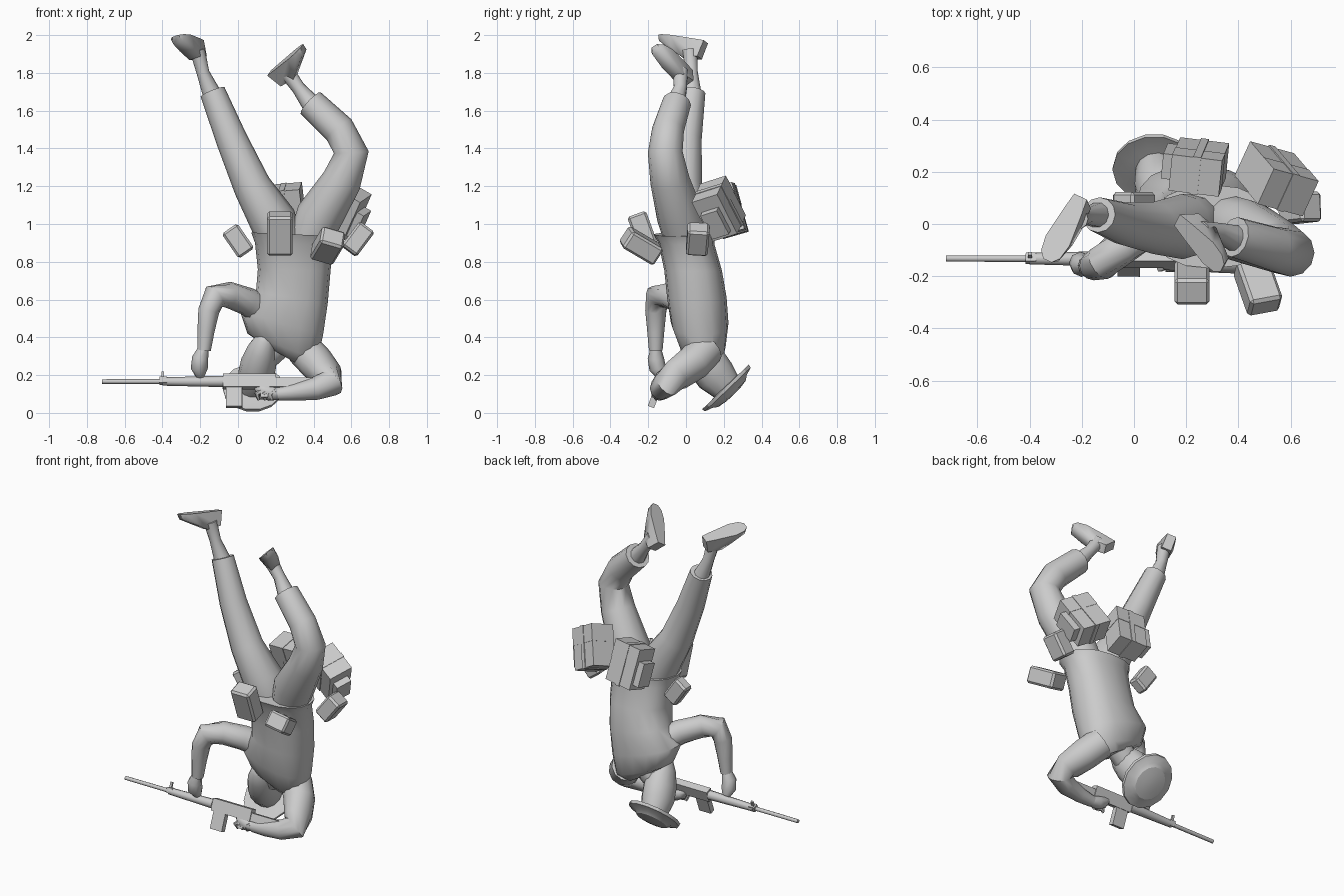
import bpy, bmesh, math
from mathutils import Vector, Matrix

if "Cube" in bpy.data.objects:
    bpy.data.objects.remove(bpy.data.objects["Cube"])

grey = bpy.data.materials.new("plain_grey")
grey.diffuse_color = (0.6, 0.6, 0.6, 1)
grey.use_nodes = True
grey.node_tree.nodes["Principled BSDF"].inputs["Base Color"].default_value = grey.diffuse_color


def finish(name, bm, angle=40, bevel=0):
    bmesh.ops.recalc_face_normals(bm, faces=bm.faces)
    me = bpy.data.meshes.new(name)
    bm.to_mesh(me)
    bm.free()
    ob = bpy.data.objects.new(name, me)
    bpy.context.collection.objects.link(ob)
    me.materials.append(grey)
    if bevel:
        m = ob.modifiers.new("bevel", 'BEVEL')
        m.width, m.segments = bevel, 1
    if angle:
        bpy.ops.object.select_all(action='DESELECT')
        bpy.context.view_layer.objects.active = ob
        ob.select_set(True)
        bpy.ops.object.shade_smooth_by_angle(angle=math.radians(angle))
    return ob


def skin(name, rings, angle=50):
    """Join rings of points into a capped tube."""
    bm = bmesh.new()
    vs = [[bm.verts.new(p) for p in r] for r in rings]
    n = len(vs[0])
    for a, b in zip(vs, vs[1:]):
        for i in range(n):
            bm.faces.new((a[i], a[(i + 1) % n], b[(i + 1) % n], b[i]))
    bm.faces.new(vs[0])
    bm.faces.new(vs[-1])
    return finish(name, bm, angle)


def tube(name, path, n=12, flat=1.0):
    """Round tube through (x, y, z, radius) points; flat scales one axis."""
    pts = [Vector(p[:3]) for p in path]
    rings = []
    for i, p in enumerate(pts):
        t = (pts[min(i + 1, len(pts) - 1)] - pts[max(i - 1, 0)]).normalized()
        u = Vector((0, 1, 0)).cross(t).normalized()
        v = t.cross(u)
        r = path[i][3]
        rings.append([p + u * r * flat * math.cos(a) + v * r * math.sin(a)
                      for a in (2 * math.pi * k / n for k in range(n))])
    return skin(name, rings)


def frame(zdir, xdir):
    z = Vector(zdir).normalized()
    y = z.cross(Vector(xdir)).normalized()
    return Matrix((y.cross(z), y, z)).transposed()


def box(name, c, size, rot=Matrix.Identity(3), bevel=0.0):
    bm = bmesh.new()
    bmesh.ops.create_cube(bm, size=1)
    for v in bm.verts:
        v.co = Vector(c) + rot @ Vector(a * b for a, b in zip(v.co, size))
    return finish(name, bm, 0, bevel)


# jacket: each ring has a left point, a right point and a depth range in y
rings = []
for lx, lz, rx, rz, y0, y1 in [
        (.07, .955, .525, .935, -.17, .15), (.09, .90, .50, .89, -.145, .15),
        (.105, .76, .49, .75, -.115, .19), (.095, .64, .475, .58, -.10, .215),
        (.01, .54, .45, .41, -.08, .225), (.05, .42, .42, .28, -.03, .21),
        (.14, .36, .33, .25, .02, .17)]:
    c = Vector(((lx + rx) / 2, (y0 + y1) / 2, (lz + rz) / 2))
    h = Vector(((rx - lx) / 2, 0, (rz - lz) / 2))
    d = Vector((0, (y1 - y0) / 2, 0))
    ring = []
    for k in range(16):
        a = 2 * math.pi * k / 16
        ca, sa = math.cos(a), math.sin(a)
        ring.append(c + h * math.copysign(abs(ca) ** .85, ca)
                    + d * math.copysign(abs(sa) ** .85, sa))
    rings.append(ring)
skin("jacket", rings)

# trousers and shins
tube("left_trouser_leg", [(.225, 0, .90, .115), (.185, -.01, 1.02, .125),
     (.075, -.015, 1.20, .1), (-.035, 0, 1.45, .083), (-.135, .035, 1.70, .068)])
tube("right_trouser_leg", [(.375, 0, .90, .11), (.43, -.03, 1.04, .125),
     (.55, -.085, 1.23, .105), (.60, -.11, 1.38, .092), (.535, -.095, 1.50, .085),
     (.385, -.05, 1.64, .078)])
tube("left_shin", [(-.13, .035, 1.67, .052), (-.185, .03, 1.80, .034),
                   (-.215, .02, 1.92, .04)], 10)
tube("right_shin", [(.40, -.06, 1.62, .055), (.32, -.03, 1.72, .036),
                    (.255, -.03, 1.81, .042)], 10)


def foot(name, ankle, heel, toe):
    a, h, t = Vector(ankle), Vector(heel), Vector(toe)
    d = t - h
    up = (h + d * .3) - a
    up = (up - d * (up.dot(d) / d.length_squared)).normalized()
    s = d.normalized().cross(up)
    bm = bmesh.new()
    # sole outline, toe cap and ankle: (along, half width, depth from sole)
    for k, w, z in [(0, .028, 0), (.25, .038, 0), (.7, .052, 0), (.92, .042, 0),
                    (1.02, .018, 0), (.95, .03, .035), (.65, .042, .06),
                    (.05, .03, .09), (.38, .032, .105)]:
        for sg in (-1, 1):
            bm.verts.new(h + d * k + s * w * sg - up * z)
    bmesh.ops.convex_hull(bm, input=bm.verts)
    finish(name, bm, 45)


foot("left_foot", (-.2, .03, 1.85), (-.205, .105, 1.965), (-.33, -.135, 1.995))
foot("right_foot", (.29, -.02, 1.76), (.165, .015, 1.80), (.335, -.165, 1.94))

# head, neck and helmet
tube("head", [(.08, .215, .135, .085), (.095, .155, .20, .108), (.11, .11, .265, .108),
              (.13, .055, .34, .088), (.145, .015, .40, .055), (.15, 0, .425, .02)], 12, .88)
tube("neck", [(.12, .10, .27, .07), (.22, .10, .38, .085)], 10)
R = frame((0, .69, -.72), (1, 0, 0))
hc = Vector((.078, .213, .133))
skin("helmet", [[hc + R @ Vector((r * .92 * math.cos(a), r * math.sin(a), z))
                 for a in (2 * math.pi * k / 14 for k in range(14))]
                for r, z in [(.08, -.01), (.115, -.005), (.175, -.006), (.172, .012),
                             (.125, .028), (.105, .044), (.055, .052), (.01, .054)]], 25)

# arms and hands
tube("left_arm", [(.14, .06, .53, .075), (.05, -.015, .59, .075), (-.05, -.09, .625, .07),
     (-.125, -.15, .615, .068), (-.155, -.16, .54, .056), (-.17, -.16, .43, .045),
     (-.18, -.16, .33, .036)])
tube("right_arm", [(.345, .11, .34, .095), (.415, .04, .265, .095), (.47, -.05, .20, .085),
     (.487, -.105, .155, .075), (.41, -.13, .13, .062), (.30, -.14, .11, .046),
     (.21, -.14, .10, .035)])
tube("left_hand", [(-.18, -.16, .35, .026), (-.20, -.16, .29, .043),
                   (-.205, -.15, .235, .045), (-.20, -.13, .195, .025)], 8)
tube("right_hand", [(.24, -.14, .10, .028), (.17, -.14, .105, .042),
                    (.12, -.14, .125, .035), (.09, -.13, .145, .015)], 8)
for i in range(3):
    x = .09 + .035 * i
    tube(f"finger_{i + 1}", [(x + .04, -.16, .12, .013), (x + .01, -.17, .10, .014),
                             (x + .02, -.155, .07, .009)], 6)

# rifle, laid along local x from the muzzle, rolled so its magazine leans forward
G = frame((0, .36, .93), (1, .015, .045))
muzzle = Vector((-.72, -.132, .166))


def gun(name, x, z, size, y=0):
    box(name, muzzle + G @ Vector((x, y, z)), size, G)


p = [muzzle + G @ Vector((x, 0, 0)) for x in (0, .36)]
tube("barrel", [(*p[0], .012), (*p[1], .013)], 8)
gun("front_sight_block", .325, .004, (.04, .035, .035))
gun("front_sight", .322, .035, (.015, .012, .04))
p = [muzzle + G @ Vector((x, 0, 0)) for x in (.32, .64)]
tube("handguard", [(*p[0], .022), (*p[1], .03)], 8)
gun("receiver", .78, .0, (.28, .045, .075))
gun("magazine", .70, -.085, (.085, .035, .12))
gun("pistol_grip", .86, -.06, (.04, .035, .07))
gun("stock", 1.04, -.01, (.26, .035, .05))

# belt pouches
for name, c, size, z, x in [
        ("left_pouch", (0, .085, .91), (.10, .075, .16), (-.09, 0, .13), (1, 0, .7)),
        ("front_pouch", (.222, -.225, .95), (.135, .105, .22), (0, -.34, .94), (1, 0, 0)),
        ("front_right_pouch", (.475, -.237, .885), (.13, .105, .20),
         (.06, -.17, .10), (1, .2, -.3)),
        ("right_pouch", (.635, .062, .92), (.10, .115, .16), (.09, .01, .12), (1, 0, -.7))]:
    box(name, c, size, frame(z, x), .012)

# two rear packs, each with a thin flap edge, strap and side pocket
for name, c, size, z, x, side in [
        ("rear_pack", (.25, .22, 1.07), (.19, .14, .255), (-.03, -.07, .25), (1, -.1, 0), -1),
        ("rear_right_pack", (.545, .175, 1.08), (.20, .15, .25),
         (.11, -.13, .25), (1, -.33, -.4), 1)]:
    M = frame(z, x)
    c = Vector(c)
    box(name, c, size, M)
    box(name + "_flap", c + M @ Vector((0, 0, size[2] * .3)),
        (size[0] + .004, size[1] + .004, size[2] * .4 + .004), M)
    box(name + "_strap", c, (.03, size[1] + .01, size[2] + .01), M)
    box(name + "_pocket", c + M @ Vector((side * (size[0] / 2 + .02), 0, -.02)),
        (.045, .10, .15), M)
